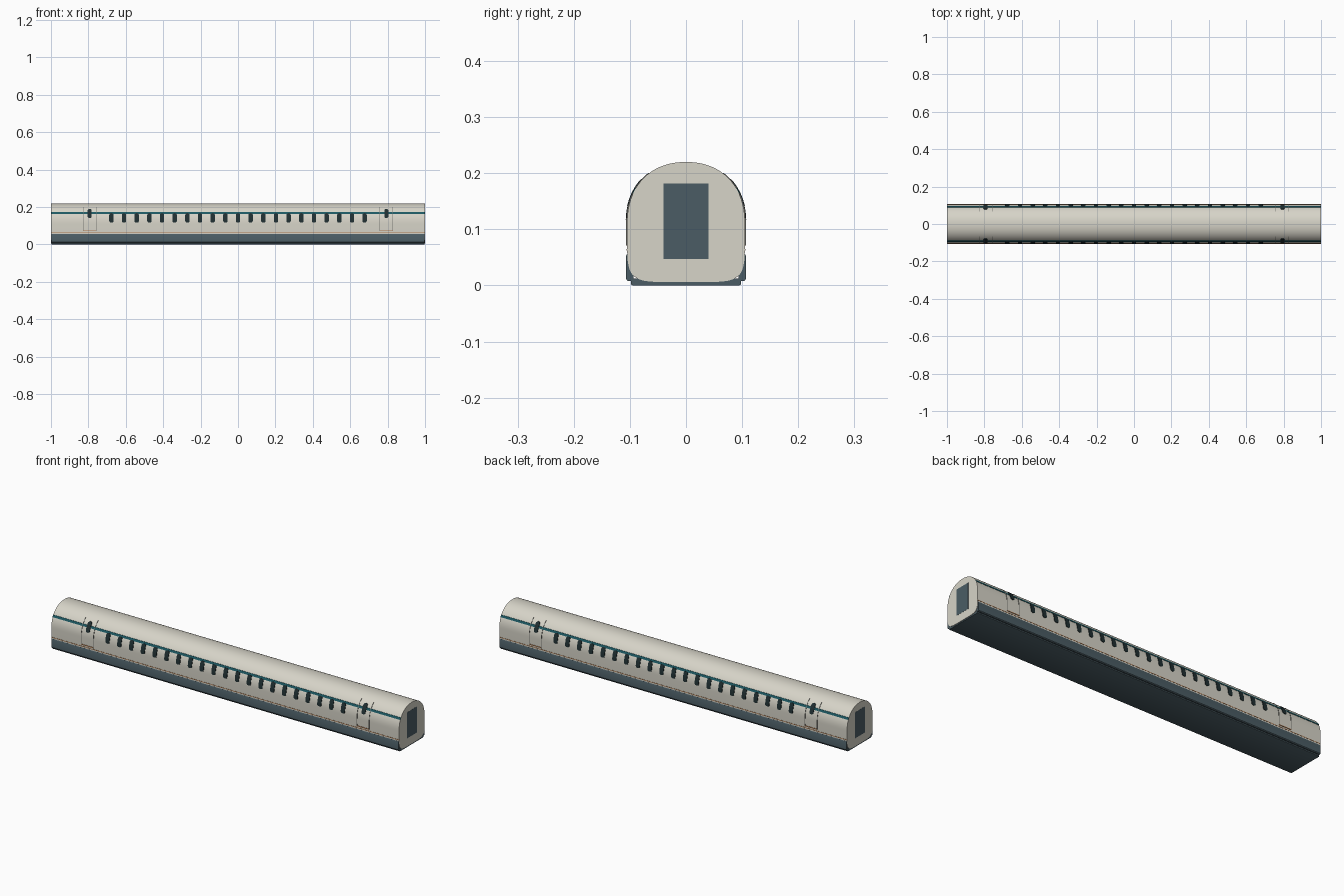
import bpy, bmesh, math

if "Cube" in bpy.data.objects:
    bpy.data.objects.remove(bpy.data.objects["Cube"])


def material(name, rgb):
    m = bpy.data.materials.new(name)
    m.use_nodes = True
    m.diffuse_color = (*rgb, 1)
    m.node_tree.nodes["Principled BSDF"].inputs["Base Color"].default_value = (*rgb, 1)
    return m


CREAM = material("cream", (0.68, 0.66, 0.58))
SLATE = material("slate", (0.07, 0.108, 0.128))
GLASS = material("dark_glass", (0.014, 0.028, 0.031))
TEAL = material("teal", (0.012, 0.10, 0.125))
COPPER = material("copper", (0.45, 0.20, 0.08))
SEAM = material("seam_grey", (0.2, 0.2, 0.18))

HALF, MID, TOP, BOTTOM = 0.105, 0.11, 0.22, 0.006


def finish(name, bm, mat):
    bmesh.ops.recalc_face_normals(bm, faces=bm.faces)
    mesh = bpy.data.meshes.new(name)
    bm.to_mesh(mesh)
    bm.free()
    mesh.materials.append(mat)
    mesh.shade_smooth()
    mesh.set_sharp_from_angle(angle=math.radians(35))
    ob = bpy.data.objects.new(name, mesh)
    bpy.context.collection.objects.link(ob)
    return ob


def half_width(z):
    """Half width of the body at a height: round roof, squarer floor."""
    p, span = (2.2, TOP - MID) if z > MID else (6, MID - BOTTOM)
    t = min(1, abs(z - MID) / span)
    return HALF * (1 - t ** p) ** (1 / p)


def loft(name, rings, mat):
    """Closed solid through a list of rings."""
    bm = bmesh.new()
    rows = [[bm.verts.new(p) for p in ring] for ring in rings]
    n = len(rows[0])
    for a, b in zip(rows, rows[1:]):
        for i in range(n):
            j = (i + 1) % n
            bm.faces.new((a[i], a[j], b[j], b[i]))
    bm.faces.new(rows[0])
    bm.faces.new(rows[-1][::-1])
    return finish(name, bm, mat)


def extrude(name, profile, length, mat):
    return loft(name, [[(x, y, z) for y, z in profile] for x in (-length, length)], mat)


def box(name, x, y, z, mat):
    ring = [(y[0], z[0]), (y[1], z[0]), (y[1], z[1]), (y[0], z[1])]
    return loft(name, [[(px, a, b) for a, b in ring] for px in x], mat)


def plate(name, side, x, w, z0, z1, mat, lift=0.002, radius=0, steps=10):
    """Thin plate that follows the curve of the body side."""
    rings = []
    for i in range(steps + 1):
        z = z0 + (z1 - z0) * (1 - math.cos(math.pi * i / steps)) / 2
        d = min(z - z0, z1 - z)
        h = w
        if d < radius:
            h = w - radius + math.sqrt(max(0, radius ** 2 - (radius - d) ** 2))
        h = max(h, 0.001)
        out, inn = side * (half_width(z) + lift), side * (half_width(z) - 0.003)
        rings.append([(x - h, out, z), (x + h, out, z), (x + h, inn, z), (x - h, inn, z)])
    return loft(name, rings, mat)


# Body shell
right = []
for i in range(49):
    a = math.pi * (i / 48 - 0.5)
    p, span = (2.2, TOP - MID) if a > 0 else (6, MID - BOTTOM)
    right.append((HALF * math.cos(a) ** (2 / p) if 0 < i < 48 else 0,
                  MID + math.copysign(abs(math.sin(a)) ** (2 / p), a) * span))
extrude("body_shell", right + [(-y, z) for y, z in right[-2:0:-1]], 1.0, CREAM)

# Underfloor pan
extrude("underfloor", [(-0.098, 0.002), (-0.095, 0), (0.095, 0), (0.098, 0.002),
                       (0.098, 0.012), (-0.098, 0.012)], 0.998, SLATE)

for side, label in ((-1, "right"), (1, "left")):
    # Lower skirt
    extrude(label + "_skirt", [(side * y, z) for y, z in
            ((0.094, 0.008), (0.104, 0.008), (0.107, 0.012), (0.107, 0.052),
             (0.105, 0.056), (0.094, 0.056))], 0.998, SLATE)

    # Long stripes
    plate(label + "_teal_stripe", side, 0, 1.0, 0.164, 0.174, TEAL, 0.0015, steps=4)
    plate(label + "_copper_line", side, 0, 1.0, 0.062, 0.065, COPPER, 0.001, steps=2)

    # Passenger windows
    for k in range(21):
        plate(f"{label}_window_{k + 1}", side, -0.677 + k * 0.0677, 0.0115,
              0.117, 0.167, GLASS, 0.0025, 0.008)

    # Doors with seams, sill and window
    for x, end in ((-0.793, "rear"), (0.793, "front")):
        tag = f"{label}_{end}_door"
        for s in (-1, 1):
            plate(f"{tag}_seam_{s}", side, x + s * 0.035, 0.0015, 0.072, 0.2, SEAM)
        plate(tag + "_sill", side, x, 0.035, 0.071, 0.075, COPPER, steps=2)
        plate(tag + "_window", side, x, 0.011, 0.142, 0.19, GLASS, 0.003, 0.008)

# Gangway doors on both ends
for s, end in ((-1, "rear"), (1, "front")):
    box(end + "_gangway_door", (s * 0.996, s * 1.0006), (-0.04, 0.04), (0.047, 0.182), SLATE)
